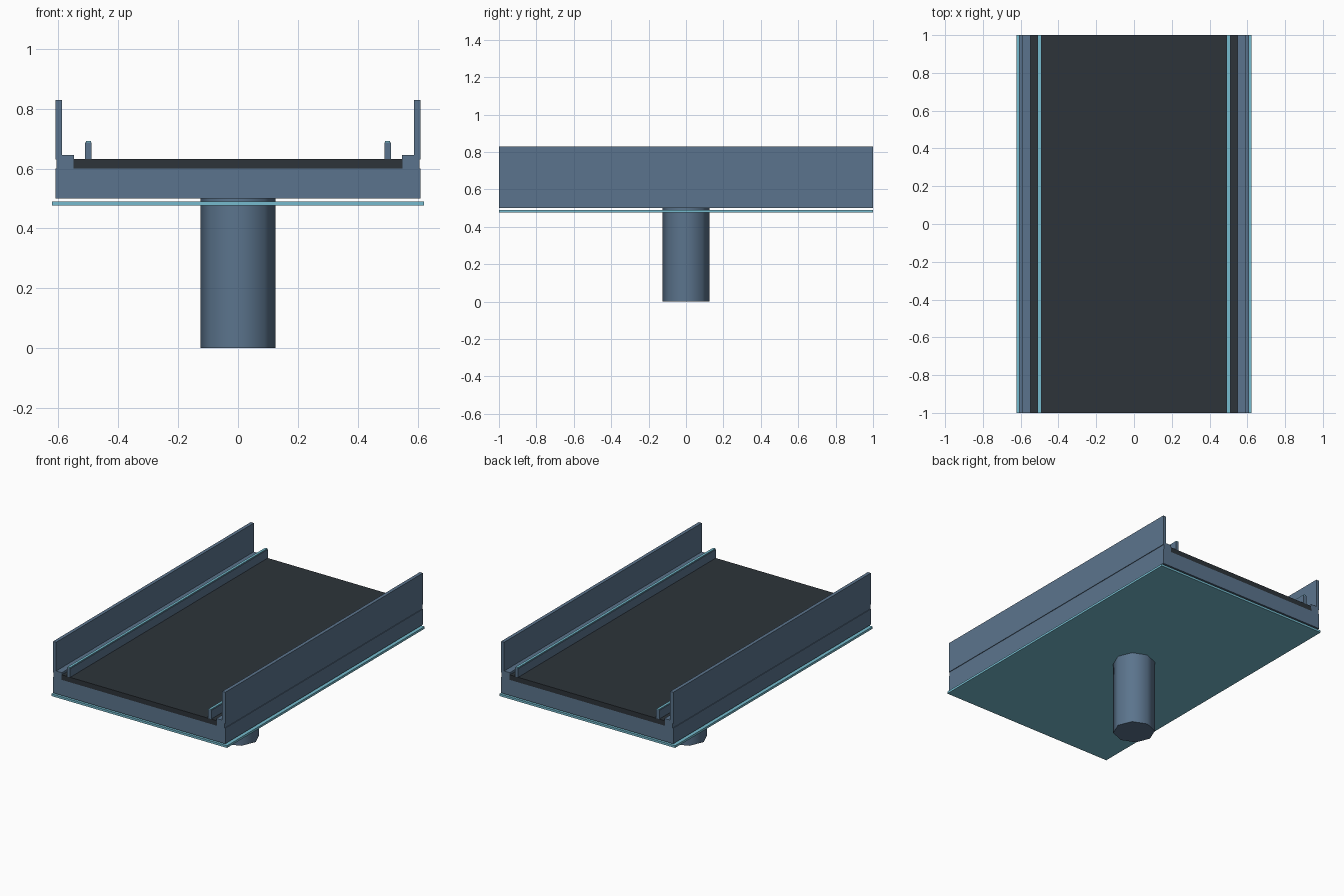
import bpy
import math

cube = bpy.data.objects.get("Cube")
if cube:
    bpy.data.objects.remove(cube, do_unlink=True)


def make_material(name, rgb):
    mat = bpy.data.materials.new(name)
    mat.use_nodes = True
    color = (*rgb, 1)
    mat.diffuse_color = color
    mat.node_tree.nodes["Principled BSDF"].inputs["Base Color"].default_value = color
    return mat


slate = make_material("slate blue", (0.105, 0.175, 0.266))
asphalt = make_material("dark asphalt", (0.026, 0.034, 0.042))
cyan = make_material("light cyan", (0.18, 0.50, 0.62))

LENGTH = 2.0


def beam(name, x0, x1, z0, z1, mat):
    """Box running the whole length of the bridge."""
    bpy.ops.mesh.primitive_cube_add(size=1, location=((x0 + x1) / 2, 0, (z0 + z1) / 2))
    obj = bpy.context.object
    obj.name = name
    obj.scale = (x1 - x0, LENGTH, z1 - z0)
    bpy.ops.object.transform_apply(location=False, rotation=False, scale=True)
    obj.data.materials.append(mat)
    return obj


def beam_pair(name, x0, x1, z0, z1, mat):
    """The same beam on both sides."""
    beam("left_" + name, x0, x1, z0, z1, mat)
    beam("right_" + name, -x1, -x0, z0, z1, mat)


# Deck, road surface and glowing plate underneath
beam("deck", -0.61, 0.61, 0.5, 0.6, slate)
beam("road_surface", -0.55, 0.55, 0.6, 0.632, asphalt)
beam("underside_plate", -0.622, 0.622, 0.477, 0.491, cyan)

# Kerbs, outer walls and inner rails with light strips
beam_pair("kerb", 0.548, 0.606, 0.6, 0.646, slate)
beam_pair("outer_wall", 0.588, 0.61, 0.63, 0.83, slate)
beam_pair("inner_rail", 0.489, 0.511, 0.632, 0.687, slate)
beam_pair("rail_light_strip", 0.492, 0.508, 0.687, 0.693, cyan)

# Eight-sided support pillar with vertices on the axes
bpy.ops.mesh.primitive_cylinder_add(vertices=8, radius=0.125, depth=0.5, location=(0, 0, 0.25))
pillar = bpy.context.object
pillar.name = "support_pillar"
pillar.data.materials.append(slate)
bpy.ops.object.shade_smooth_by_angle(angle=math.radians(60))
